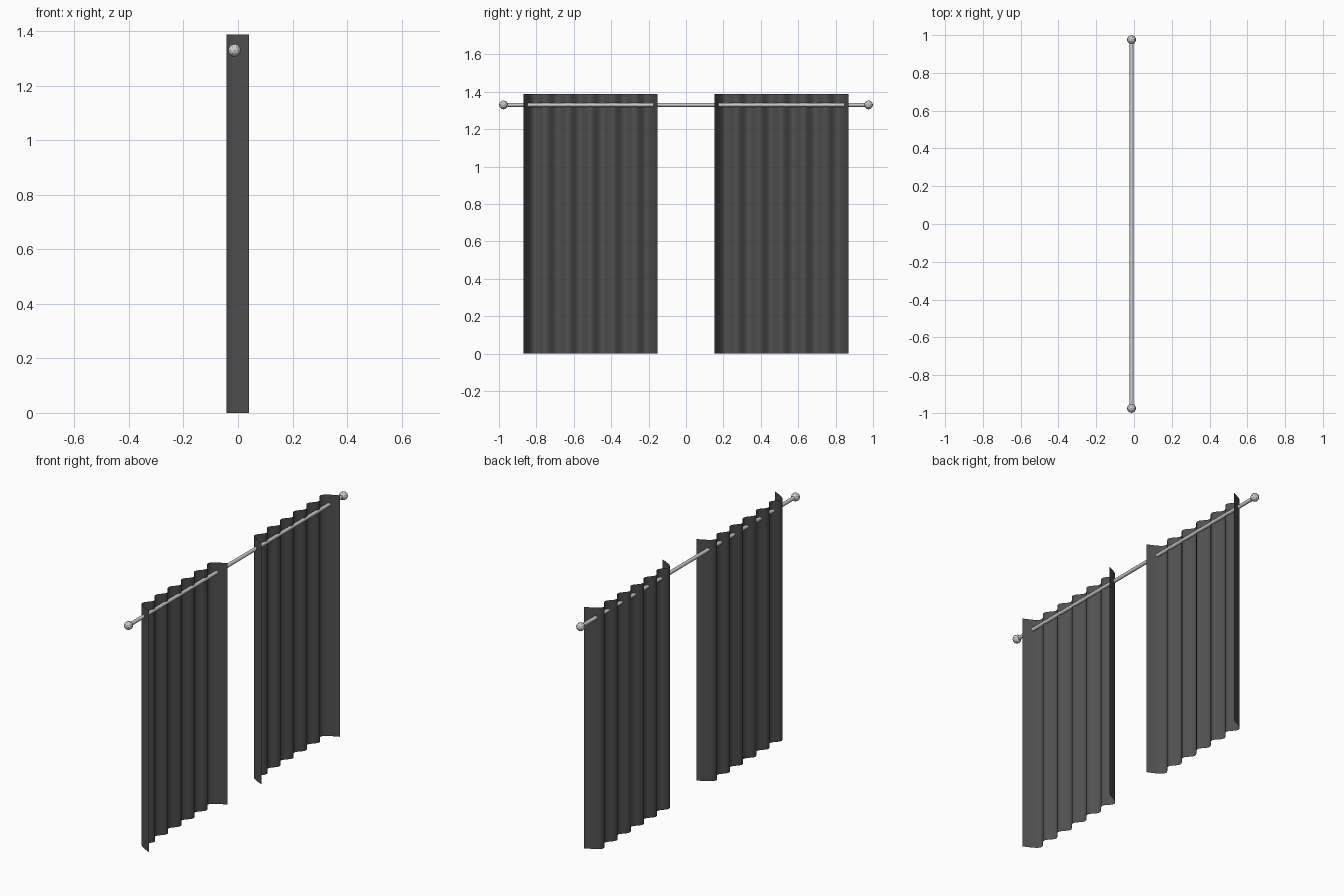
import bpy, bmesh, math
from mathutils import Matrix

if "Cube" in bpy.data.objects:
    bpy.data.objects.remove(bpy.data.objects["Cube"])

ROD_X, ROD_Z = -0.013, 1.33
HEIGHT = 1.388
WIDTH, FOLDS = 0.715, 6
TROUGH, PEAK, END = -0.043, -0.008, 0.041

fabric = bpy.data.materials.new("dark_fabric")
fabric.diffuse_color = (0.08, 0.08, 0.08, 1)
fabric.use_nodes = True
fabric.node_tree.nodes["Principled BSDF"].inputs["Base Color"].default_value = fabric.diffuse_color


def add_object(name, bm, mat=None):
    me = bpy.data.meshes.new(name)
    bm.to_mesh(me)
    bm.free()
    ob = bpy.data.objects.new(name, me)
    bpy.context.collection.objects.link(ob)
    if mat:
        me.materials.append(mat)
    return ob


def fold_x(t):
    """Depth of the cloth; t counts folds from 0 to FOLDS."""
    edge = min(t, FOLDS - t)
    if edge < 0.5:  # hems turn forward past the rod
        return END - (END - TROUGH) * math.sin(math.pi * edge)
    return (PEAK + TROUGH) / 2 + (PEAK - TROUGH) / 2 * math.cos(2 * math.pi * t)


# Pleated curtain: a thin open sheet
def curtain(name, y0):
    bm = bmesh.new()
    steps = FOLDS * 12
    prev = None
    for i in range(steps + 1):
        t = FOLDS * i / steps
        x, y = fold_x(t), y0 + WIDTH * i / steps
        pair = (bm.verts.new((x, y, 0)), bm.verts.new((x, y, HEIGHT)))
        if prev:
            f = bm.faces.new((prev[0], pair[0], pair[1], prev[1]))
            f.smooth = True
        prev = pair
    return add_object(name, bm, fabric)


curtain("curtain_left", -0.868)
curtain("curtain_right", 0.153)

# Rod along y
bm = bmesh.new()
bmesh.ops.create_cone(bm, cap_ends=True, segments=12, radius1=0.0105, radius2=0.0105, depth=1.95,
                      matrix=Matrix.Translation((ROD_X, 0, ROD_Z)) @ Matrix.Rotation(math.pi / 2, 4, 'X'))
for f in bm.faces:
    f.smooth = len(f.verts) == 4
add_object("curtain_rod", bm)

# Faceted finials on the rod ends
for side, name in ((-1, "finial_left"), (1, "finial_right")):
    bm = bmesh.new()
    bmesh.ops.create_icosphere(bm, subdivisions=2, radius=0.024,
                               matrix=Matrix.Translation((ROD_X, side * 0.976, ROD_Z)))
    add_object(name, bm)
